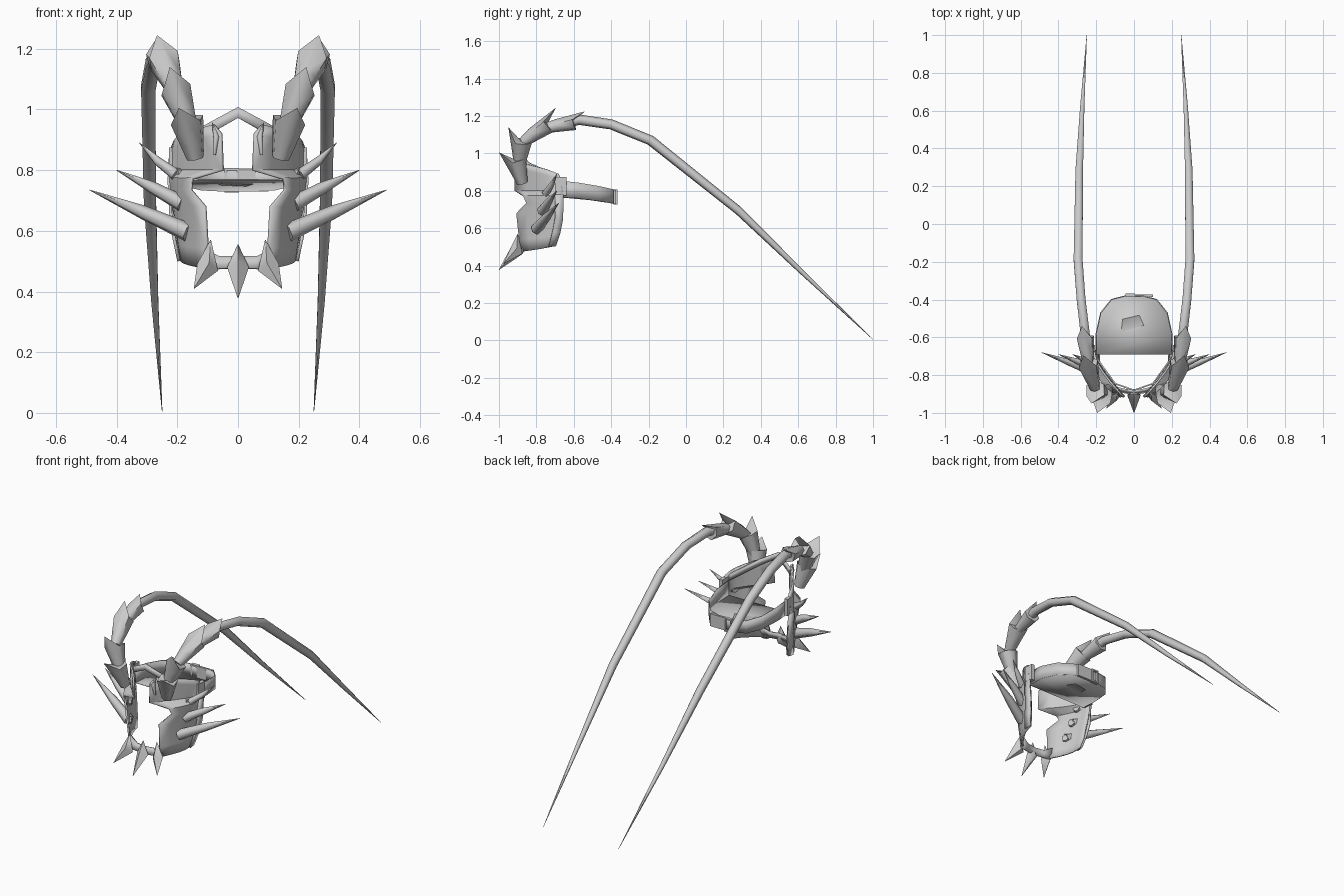
import bpy, bmesh, math
from mathutils import Vector as V

if "Cube" in bpy.data.objects:
    bpy.data.objects.remove(bpy.data.objects["Cube"])

grey = bpy.data.materials.new("bone_grey")
grey.diffuse_color = (0.6, 0.6, 0.6, 1)
grey.use_nodes = True
grey.node_tree.nodes["Principled BSDF"].inputs["Base Color"].default_value = grey.diffuse_color


def make(name, verts, faces, thick=0, smooth=35):
    me = bpy.data.meshes.new(name)
    me.from_pydata([tuple(v) for v in verts], [], faces)
    bm = bmesh.new()
    bm.from_mesh(me)
    bmesh.ops.recalc_face_normals(bm, faces=bm.faces)
    bm.to_mesh(me)
    bm.free()
    me.materials.append(grey)
    ob = bpy.data.objects.new(name, me)
    bpy.context.collection.objects.link(ob)
    if thick:
        m = ob.modifiers.new("thickness", 'SOLIDIFY')
        m.thickness, m.offset = thick, 0
    bpy.ops.object.select_all(action='DESELECT')
    bpy.context.view_layer.objects.active = ob
    ob.select_set(True)
    bpy.ops.object.shade_smooth_by_angle(angle=math.radians(smooth))
    return ob


def both(name, verts, faces, **kw):
    """Make a part and its mirror image across x = 0."""
    for side, s in (("right", 1), ("left", -1)):
        make(f"{name}_{side}", [(s * v[0], v[1], v[2]) for v in verts], faces, **kw)


def grid_faces(rows, cols):
    return [(r * cols + c, r * cols + c + 1, (r + 1) * cols + c + 1, (r + 1) * cols + c)
            for r in range(rows - 1) for c in range(cols - 1)]


def loft(path, radii, n=6, up=(0, 0, 1), tip=None):
    """Closed tube along a path; tip replaces one corner of the last ring."""
    path = [V(p) for p in path]
    verts, faces = [], []
    for i, p in enumerate(path):
        d = (path[min(i + 1, len(path) - 1)] - path[max(i - 1, 0)]).normalized()
        a = V(up) if tip is None else V(tip) - path[-1]
        a = (a - d * a.dot(d)).normalized()
        b = d.cross(a)
        for k in range(n):
            t = 2 * math.pi * k / n
            verts.append(p + (a * math.cos(t) + b * math.sin(t)) * radii[i])
    if tip is not None:
        verts[-n] = V(tip)
    for i in range(len(path) - 1):
        for k in range(n):
            j = (k + 1) % n
            faces.append((i * n + k, i * n + j, (i + 1) * n + j, (i + 1) * n + k))
    base = (len(path) - 1) * n
    verts.append(path[-1])
    faces += [(base + k, base + (k + 1) % n, len(verts) - 1) for k in range(n)]
    faces.append(tuple(range(n)))
    return verts, faces


def box(c, s):
    verts = [(c[0] + s[0] * x / 2, c[1] + s[1] * y / 2, c[2] + s[2] * z / 2)
             for x in (-1, 1) for y in (-1, 1) for z in (-1, 1)]
    return verts, [(0, 1, 3, 2), (4, 6, 7, 5), (0, 4, 5, 1), (2, 3, 7, 6), (0, 2, 6, 4), (1, 5, 7, 3)]


# Cheek and brow shells: rows from front edge to back edge, bulged outward
rows = [((0.10, -0.875, 0.475), (0.185, -0.70, 0.505), 0.03),
        ((0.10, -0.89, 0.54), (0.195, -0.68, 0.56), 0.03),
        ((0.108, -0.905, 0.68), (0.212, -0.665, 0.68), 0.03),
        ((0.155, -0.852, 0.735), (0.22, -0.66, 0.735), 0.02),
        ((0.15, -0.87, 0.772), (0.225, -0.66, 0.775), 0.022),
        ((0.05, -0.915, 0.80), (0.226, -0.66, 0.80), 0.04),
        ((0.055, -0.915, 0.92), (0.222, -0.67, 0.86), 0.045),
        ((0.08, -0.89, 0.95), (0.21, -0.68, 0.89), 0.04)]
verts = []
cols = 6
for a, b, bulge in rows:
    a, b = V(a), V(b)
    out = V((a.y - b.y, a.x - b.x, 0)).normalized() * -1
    for c in range(cols):
        t = c / (cols - 1)
        verts.append(a.lerp(b, t) + out * bulge * math.sin(math.pi * t))
both("cheek_shell", verts, grid_faces(len(rows), cols), thick=0.01)

# Rear edge trim on each cheek
trim = [(0.228, -0.70, 0.78), (0.227, -0.655, 0.78), (0.222, -0.70, 0.66), (0.22, -0.657, 0.65),
        (0.212, -0.715, 0.58), (0.208, -0.672, 0.575), (0.195, -0.735, 0.50), (0.192, -0.695, 0.505)]
both("cheek_trim", trim, grid_faces(4, 2), thick=0.01)

# Jaw band joining the cheeks
jaw = []
for x, y, lo, hi in ((-0.11, -0.875, 0.47, 0.54), (-0.06, -0.89, 0.475, 0.515), (0, -0.90, 0.475, 0.515),
                     (0.06, -0.89, 0.475, 0.515), (0.11, -0.875, 0.47, 0.54)):
    jaw += [(x, y, lo), (x, y + 0.015, hi)]
make("jaw_band", jaw, grid_faces(5, 2), thick=0.01)

# Peaked forehead band
brow = []
for x, y, z in ((-0.205, -0.70, 0.87), (-0.10, -0.845, 0.935), (0, -0.88, 0.99),
                (0.10, -0.845, 0.935), (0.205, -0.70, 0.87)):
    brow += [(x, y, z - 0.018), (x, y, z + 0.018)]
make("forehead_band", brow, grid_faces(5, 2), thick=0.008)

# Forehead prongs along the brow edge
v, f = loft([(0.078, -0.90, 0.85), (0.072, -0.908, 0.91), (0.085, -0.895, 0.957)], [0.006, 0.011, 0.001], up=(0, -1, 0))
both("brow_prong", v, f, smooth=65)


# Chin spikes: leaf shaped, pointed at both ends
def chin(x_top, x_mid, x_tip, z_top, z_tip, y_tip):
    return loft([(x_top, -0.90, z_top), (x_mid, -0.905, 0.48), (x_tip, y_tip, z_tip)],
                [0.001, 0.036, 0.001], n=4, up=(0, -1, 0))


make("chin_spike_middle", *chin(0, 0, 0, 0.555, 0.378, -1.0), smooth=75)
both("chin_spike", *chin(0.09, 0.10, 0.145, 0.57, 0.41, -0.975), smooth=75)

# Cheek spikes, with a rivet for each on the inside
spikes = [("lower", (0.165, -0.80, 0.595), (0.31, -0.745, 0.66), (0.49, -0.68, 0.735), 0.031),
          ("middle", (0.185, -0.77, 0.69), (0.28, -0.735, 0.742), (0.40, -0.69, 0.80), 0.027),
          ("upper", (0.205, -0.75, 0.785), (0.265, -0.72, 0.83), (0.325, -0.69, 0.89), 0.02)]
for label, a, m, b, r in spikes:
    both(f"cheek_spike_{label}", *loft([a, m, b], [r, r * 0.75, 0.001]), smooth=65)
    n = V((-0.9, 0.4, 0)) * 0.016
    both(f"rivet_{label}", *loft([V(a), V(a) + n], [0.024, 0.02], n=8))

# Flared horn segments: start, end, radii, pointed corner
segments = [((0.14, -0.875, 0.84), (0.168, -0.91, 0.965), 0.03, 0.058, (0.195, -1.0, 1.005)),
            ((0.165, -0.89, 0.95), (0.205, -0.88, 1.065), 0.033, 0.057, (0.225, -0.95, 1.14)),
            ((0.205, -0.87, 1.06), (0.242, -0.74, 1.16), 0.028, 0.056, (0.267, -0.695, 1.245)),
            ((0.24, -0.75, 1.135), (0.257, -0.60, 1.17), 0.028, 0.048, (0.275, -0.54, 1.225))]
for i, (a, b, ra, rb, tip) in enumerate(segments):
    c = V(a).lerp(V(b), 0.4)
    both(f"horn_segment_{i + 1}", *loft([a, c, b], [ra, ra * 0.6 + rb * 0.4, rb], tip=tip), smooth=65)

# Long sweeping horn
path = [(0.248, -0.68, 1.155), (0.26, -0.57, 1.18), (0.28, -0.40, 1.155), (0.296, -0.19, 1.07),
        (0.29, 0.28, 0.695), (0.274, 0.62, 0.365), (0.25, 1.0, 0.005)]
both("long_horn", *loft(path, [0.028, 0.028, 0.027, 0.027, 0.023, 0.013, 0.001]), smooth=65)

# Head strap with its closed underside
half = [(0.2, -0.69), (0.2, -0.58), (0.176, -0.47), (0.12, -0.40), (0.05, -0.382)]
plan = half + [(-x, y) for x, y in reversed(half)]
strap = []
for x, y in plan:
    t = (y + 0.69) / 0.31
    arch = 0.008 * math.sin(math.pi * t)
    strap += [(x, y, 0.768 - 0.037 * t + arch), (x, y, 0.855 - 0.05 * t + arch)]
make("head_strap", strap, grid_faces(len(plan), 2), thick=0.006)
make("strap_underside", strap[0::2], [tuple(range(len(plan)))], thick=0.004)

# Strap tabs and buckle
both("strap_tab", *box((0.217, -0.67, 0.825), (0.022, 0.06, 0.10)))
make("buckle_plate", *box((0.05, -0.38, 0.767), (0.10, 0.014, 0.075)))
for label, c, s in (("top", (-0.02, -0.377, 0.803), (0.045, 0.02, 0.008)),
                    ("bottom", (-0.02, -0.377, 0.73), (0.045, 0.02, 0.008)),
                    ("left", (-0.04, -0.377, 0.767), (0.008, 0.02, 0.08)),
                    ("right", (0.0, -0.377, 0.767), (0.008, 0.02, 0.08))):
    make(f"buckle_{label}", *box(c, s))
